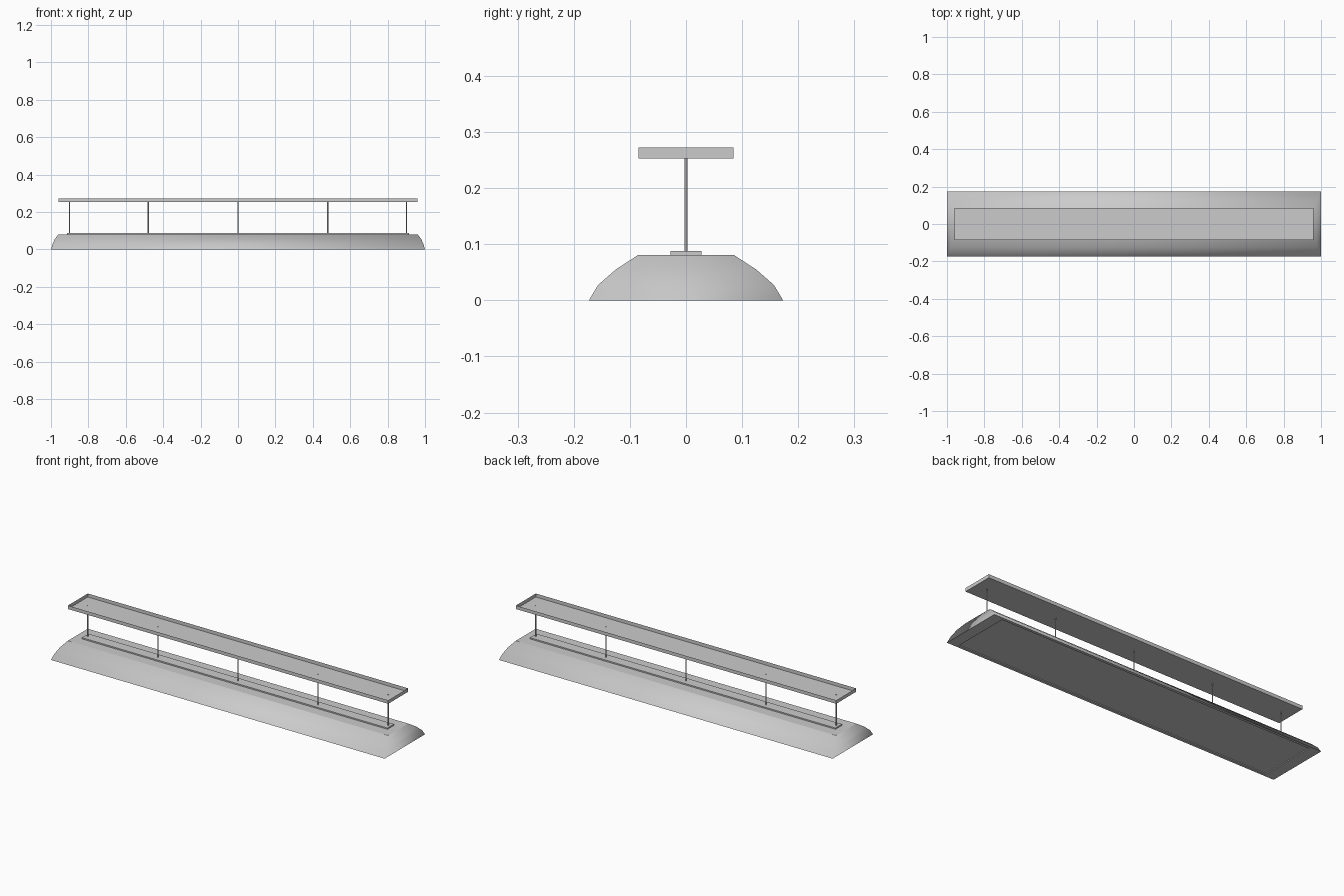
import bpy, bmesh

if "Cube" in bpy.data.objects:
    bpy.data.objects.remove(bpy.data.objects["Cube"])


def loft(name, rings, cap_start=True, cap_end=True):
    """Stack rectangular rings (half_x, half_y, z) and bridge them."""
    bm = bmesh.new()
    loops = [[bm.verts.new((sx * hx, sy * hy, z))
              for sx, sy in ((-1, -1), (1, -1), (1, 1), (-1, 1))]
             for hx, hy, z in rings]
    for a, b in zip(loops, loops[1:]):
        for i in range(4):
            j = (i + 1) % 4
            bm.faces.new((a[i], a[j], b[j], b[i]))
    if cap_start:
        bm.faces.new(loops[0][::-1])
    if cap_end:
        bm.faces.new(loops[-1])
    bm.normal_update()
    mesh = bpy.data.meshes.new(name)
    bm.to_mesh(mesh)
    bm.free()
    obj = bpy.data.objects.new(name, mesh)
    bpy.context.collection.objects.link(obj)
    return obj


# Curved shade with a recessed light panel underneath
TOP = 0.081
shade = loft("lamp_shade", [
    (0.94, 0.158, 0.005), (0.94, 0.158, 0.0),
    (1.0, 0.173, 0.0), (0.992, 0.157, 0.027),
    (0.98, 0.125, 0.055), (0.96, 0.085, TOP)])
mesh = shade.data
for p in mesh.polygons:
    p.use_smooth = True
# Crisp top edge and underside, soft curve elsewhere
for e in mesh.edges:
    zs = [mesh.vertices[v].co.z for v in e.vertices]
    e.use_edge_sharp = min(zs) > TOP - 0.001 or max(zs) < 0.01

# Mounting strip on top of the shade
loft("mounting_strip", [(0.915, 0.028, TOP), (0.915, 0.028, 0.088)])

# Open ceiling tray
loft("ceiling_tray", [(0.96, 0.085, 0.253), (0.96, 0.085, 0.272)], cap_end=False)

# Suspension rods
for i, x in enumerate((-0.9, -0.48, 0, 0.48, 0.9)):
    bpy.ops.mesh.primitive_cylinder_add(vertices=12, radius=0.003, depth=0.169,
                                        location=(x, 0, 0.1705))
    rod = bpy.context.object
    rod.name = f"suspension_rod_{i + 1}"
    bpy.ops.object.shade_smooth_by_angle()
